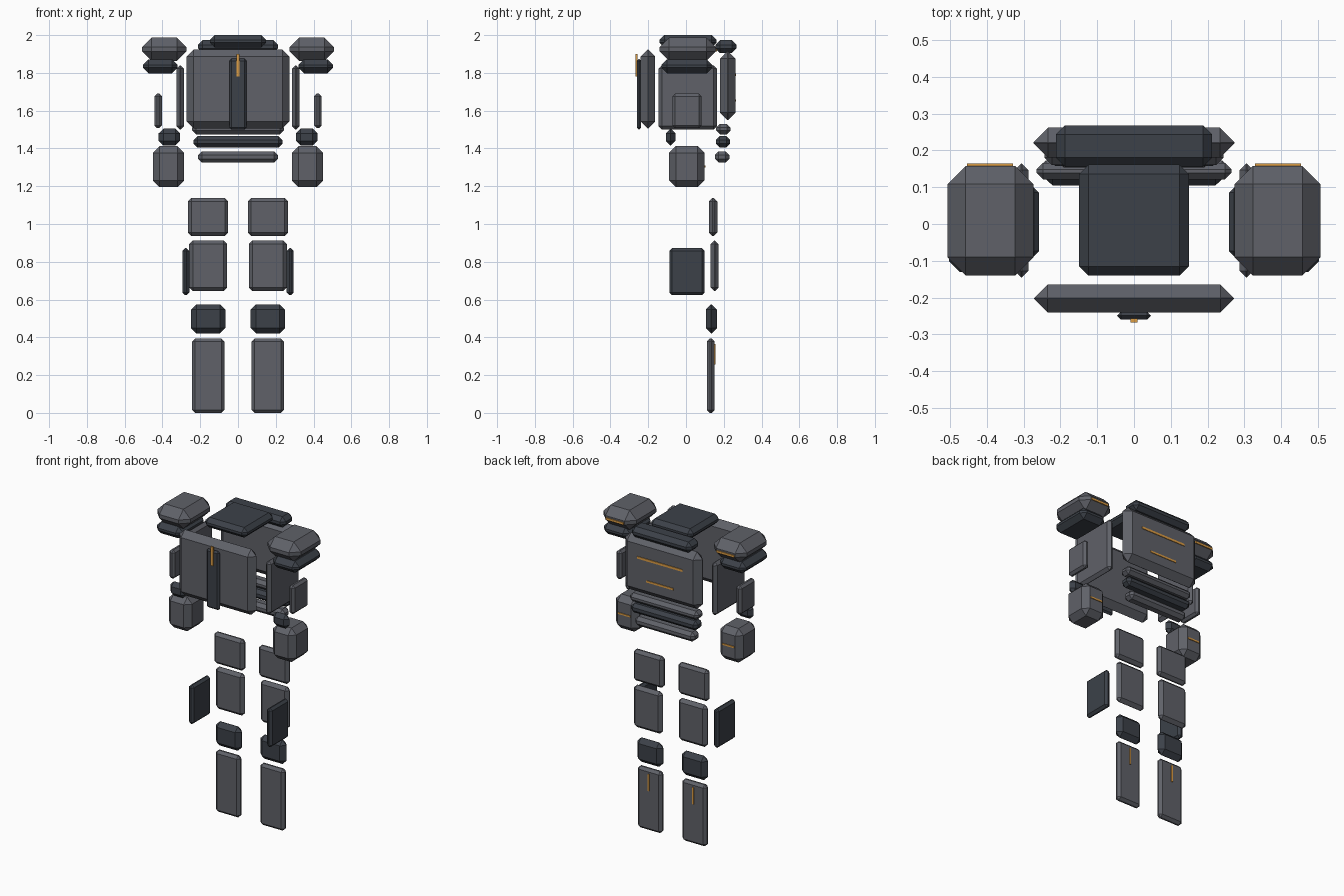
import bpy

cube = bpy.data.objects.get("Cube")
if cube:
    bpy.data.objects.remove(cube, do_unlink=True)


def material(name, rgb):
    mat = bpy.data.materials.new(name)
    mat.use_nodes = True
    mat.diffuse_color = (*rgb, 1)
    mat.node_tree.nodes["Principled BSDF"].inputs["Base Color"].default_value = (*rgb, 1)
    return mat


GREY = material("armour grey", (0.115, 0.12, 0.14))
DARK = material("dark slate", (0.045, 0.053, 0.066))
AMBER = material("amber trim", (0.72, 0.34, 0.06))


def block(name, mat, xs, ys, zs, bevel=0.0):
    """Chamfered box spanning the given x, y and z ranges."""
    spans = (xs, ys, zs)
    bpy.ops.mesh.primitive_cube_add(size=1, location=[(a + b) / 2 for a, b in spans])
    obj = bpy.context.object
    obj.name = name
    size = [b - a for a, b in spans]
    for v in obj.data.vertices:
        v.co = [c * s for c, s in zip(v.co, size)]
    obj.data.materials.append(mat)
    if bevel:
        mod = obj.modifiers.new("chamfer", "BEVEL")
        mod.width = min(bevel, 0.495 * min(size))
        mod.segments = 1
        mod.limit_method = "NONE"


def middle(name, mat, half, ys, zs, bevel=0.0):
    block(name, mat, (-half, half), ys, zs, bevel)


def pair(name, mat, xs, ys, zs, bevel=0.0):
    block("left_" + name, mat, xs, ys, zs, bevel)
    block("right_" + name, mat, (-xs[1], -xs[0]), ys, zs, bevel)


# Chest, back and collar
middle("chest_plate", GREY, 0.272, (-0.24, -0.164), (1.505, 1.925), 0.038)
middle("chest_spine", DARK, 0.046, (-0.26, -0.238), (1.5, 1.875), 0.016)
middle("chest_trim", AMBER, 0.009, (-0.267, -0.257), (1.78, 1.9))
middle("back_plate", GREY, 0.273, (0.18, 0.262), (1.55, 1.915), 0.04)
middle("upper_back_trim", AMBER, 0.16, (0.259, 0.266), (1.783, 1.797))
middle("lower_back_trim", AMBER, 0.095, (0.259, 0.266), (1.648, 1.66))
middle("collar", DARK, 0.149, (-0.14, 0.161), (1.935, 2.0), 0.025)
middle("back_collar", DARK, 0.212, (0.155, 0.268), (1.905, 1.973), 0.025)
pair("rib_plate", GREY, (0.286, 0.325), (-0.145, 0.164), (1.5, 1.84), 0.018)

# Lower back slats
middle("upper_slat", GREY, 0.243, (0.16, 0.236), (1.475, 1.53), 0.02)
middle("middle_slat", DARK, 0.235, (0.158, 0.234), (1.405, 1.465), 0.02)
middle("lower_slat", GREY, 0.211, (0.153, 0.229), (1.325, 1.385), 0.02)

# Shoulders and arms
pair("shoulder", GREY, (0.273, 0.507), (-0.14, 0.158), (1.863, 1.987), 0.05)
pair("shoulder_trim", AMBER, (0.329, 0.454), (0.156, 0.164), (1.913, 1.927))
pair("shoulder_underside", DARK, (0.32, 0.503), (-0.13, 0.14), (1.798, 1.872), 0.03)
pair("arm_plate", GREY, (0.403, 0.443), (-0.072, 0.082), (1.507, 1.69), 0.014)
pair("elbow", DARK, (0.307, 0.42), (-0.107, -0.056), (1.415, 1.505), 0.025)
pair("forearm", GREY, (0.286, 0.45), (-0.089, 0.097), (1.195, 1.412), 0.035)
pair("forearm_trim", AMBER, (0.325, 0.411), (0.095, 0.102), (1.3, 1.31))

# Legs
pair("hip_plate", GREY, (0.052, 0.265), (0.121, 0.166), (0.937, 1.137), 0.018)
pair("thigh_plate", GREY, (0.057, 0.259), (0.13, 0.173), (0.644, 0.913), 0.02)
pair("thigh_side_plate", DARK, (0.258, 0.294), (-0.088, 0.099), (0.623, 0.872), 0.014)
pair("knee", DARK, (0.067, 0.249), (0.105, 0.164), (0.421, 0.575), 0.028)
pair("shin_plate", GREY, (0.072, 0.243), (0.11, 0.152), (0.0, 0.393), 0.016)
pair("shin_trim", AMBER, (0.153, 0.162), (0.15, 0.157), (0.257, 0.365))
